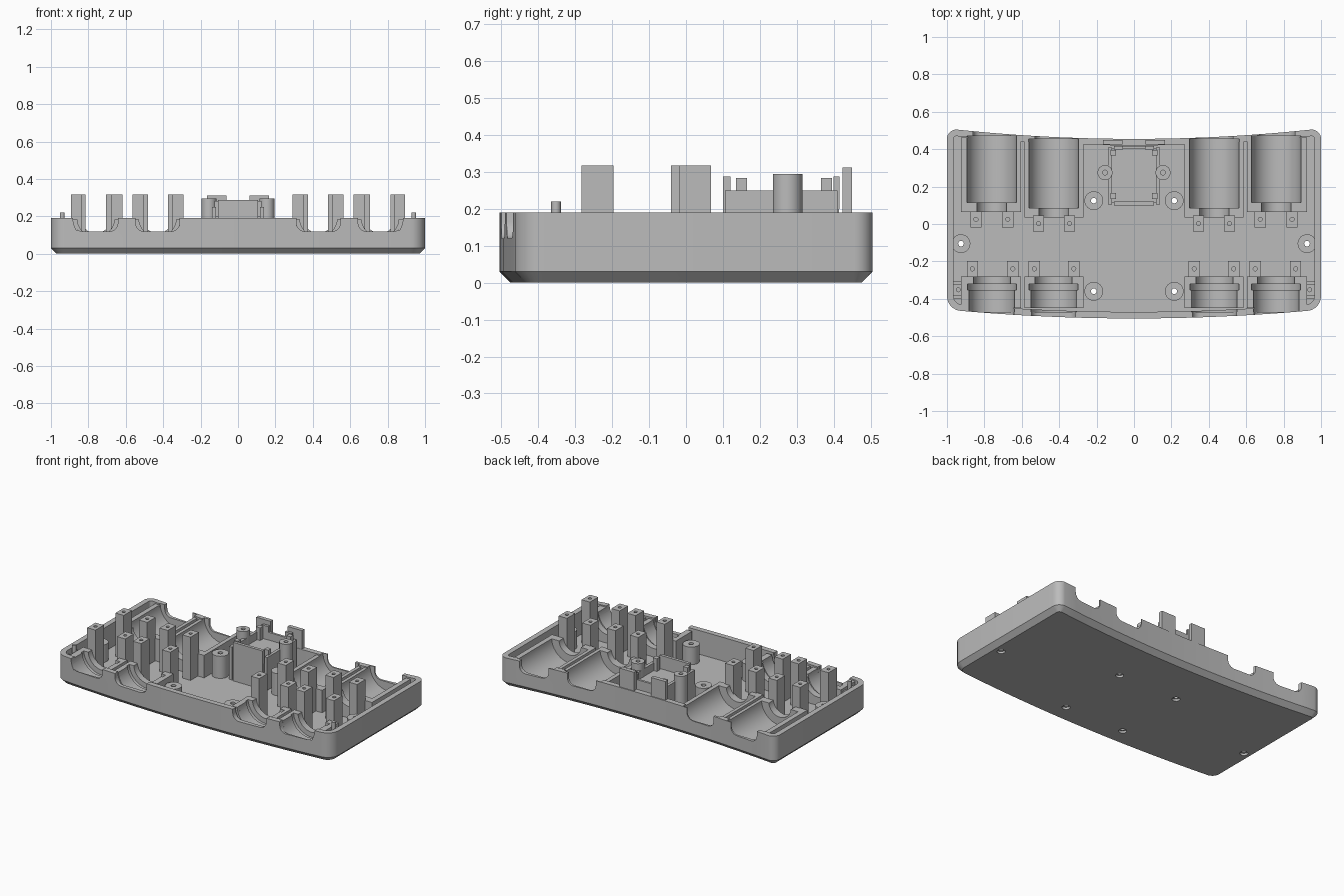
import bpy, bmesh, math
from mathutils import Matrix, Vector

if "Cube" in bpy.data.objects:
    bpy.data.objects.remove(bpy.data.objects["Cube"])

grey = bpy.data.materials.new("plain grey")
grey.diffuse_color = (0.5, 0.5, 0.5, 1)
grey.use_nodes = True
grey.node_tree.nodes["Principled BSDF"].inputs["Base Color"].default_value = grey.diffuse_color

TOP, FLOOR, AXIS = 0.19, 0.035, 0.19


def finish(name, bm):
    bmesh.ops.recalc_face_normals(bm, faces=bm.faces)
    me = bpy.data.meshes.new(name)
    bm.to_mesh(me)
    bm.free()
    me.materials.append(grey)
    ob = bpy.data.objects.new(name, me)
    bpy.context.collection.objects.link(ob)
    return ob


def add_box(bm, x0, x1, y0, y1, z0, z1):
    m = Matrix.Translation(((x0 + x1) / 2, (y0 + y1) / 2, (z0 + z1) / 2))
    m = m @ Matrix.Diagonal((abs(x1 - x0), abs(y1 - y0), z1 - z0, 1))
    bmesh.ops.create_cube(bm, size=1, matrix=m)


def add_rod(bm, p, q, r, n=32):
    p, q = Vector(p), Vector(q)
    rot = (q - p).to_track_quat('Z', 'Y').to_matrix().to_4x4()
    bmesh.ops.create_cone(bm, cap_ends=True, segments=n, radius1=r, radius2=r,
                          depth=(q - p).length, matrix=Matrix.Translation((p + q) / 2) @ rot)


def boxes(name, items):
    bm = bmesh.new()
    for it in items:
        add_box(bm, *it)
    return finish(name, bm)


def rods(name, items, n=32):
    bm = bmesh.new()
    for it in items:
        add_rod(bm, *it, n)
    return finish(name, bm)


def cut(targets, cutter):
    for ob in targets:
        mod = ob.modifiers.new("cut", 'BOOLEAN')
        mod.operation, mod.solver, mod.object = 'DIFFERENCE', 'EXACT', cutter
        bpy.context.view_layer.objects.active = ob
        bpy.ops.object.modifier_apply(modifier=mod.name)
    bpy.data.objects.remove(cutter)


def outline(d):
    """Tray outline inset by d: bowed front and back, rounded corners."""
    pts, steps = [], 20
    for i in range(steps + 1):                        # front edge, left to right
        u = -1 + 2 * i / steps
        pts.append((0.92 * u, -0.505 + 0.04 * u * u + d))
    for i in range(1, 8):                             # front right corner
        a = math.radians(-90 + 90 * i / 7)
        pts.append((0.92 + (0.08 - d) * math.cos(a), -0.385 + (0.08 - d) * math.sin(a)))
    for i in range(7):                                # back right corner
        a = math.radians(90 * i / 7)
        pts.append((0.95 + (0.05 - d) * math.cos(a), 0.455 + (0.05 - d) * math.sin(a)))
    for i in range(steps + 1):                        # back edge, right to left
        u = 1 - 2 * i / steps
        pts.append((0.95 * u, 0.455 + 0.05 * u * u - d))
    left = [(-x, y) for x, y in pts[21:35]]
    return pts + left[::-1]


def notch(cx, half, z0, y0, y1, r=0.045):
    """U-shaped opening cutter through a wall."""
    prof = [(-half, 0.4)]
    for s in (-1, 1):
        arc = [(s * (half - r + r * math.cos(t)), z0 + r - r * math.sin(t))
               for t in [math.pi / 2 * k / 6 for k in range(7)]]
        prof += arc if s < 0 else arc[::-1]
    prof.append((half, 0.4))
    bm = bmesh.new()
    f = bm.faces.new([bm.verts.new((cx + x, y0, z)) for x, z in prof])
    ext = bmesh.ops.extrude_face_region(bm, geom=[f])
    bmesh.ops.translate(bm, vec=(0, y1 - y0, 0),
                        verts=[v for v in ext["geom"] if isinstance(v, bmesh.types.BMVert)])
    return finish("notch_cutter", bm)


# Tray shell with chamfered bottom edge
bm = bmesh.new()
rings = [[bm.verts.new((x, y, z)) for x, y in outline(d)]
         for d, z in ((0.03, 0), (0, 0.03), (0, TOP), (0.035, TOP), (0.035, FLOOR))]
for a, b in zip(rings, rings[1:]):
    for i in range(len(a)):
        j = (i + 1) % len(a)
        bm.faces.new((a[i], a[j], b[j], b[i]))
bm.faces.new(rings[0][::-1])
bm.faces.new(rings[-1])
tray = finish("tray", bm)

# Cradle blocks: (centre, back block x range, back block inner y, cylinder back end)
cells = ((0.76, 0.605, 0.925, 0.065, 0.47), (0.43, 0.27, 0.585, 0.035, 0.455))
smooth = [tray]
for s in (-1, 1):
    for c, xa, xb, yin, yend in cells:
        cx = s * c
        wall_y = 0.455 + 0.05 * (xa / 0.95) ** 2 - 0.012
        back = boxes("back_cradle", [(s * xa, s * xb, yin, wall_y, 0.02, TOP - 0.008)])
        front = boxes("front_cradle", [(s * xa, s * xb, -0.45, -0.28, 0.02, TOP - 0.008)])
        # barrel bores and stepped necks
        cut([back, tray], rods("bore", [((cx, yin + 0.05, AXIS), (cx, yend, AXIS), 0.133)], 48))
        cut([back], rods("neck", [((cx, yin - 0.05, AXIS), (cx, yin + 0.1, AXIS), 0.08)]))
        cut([front, tray], rods("bore", [((cx, -0.345, AXIS), (cx, -0.47, AXIS), 0.122)], 48))
        cut([front], rods("flange", [((cx, -0.322, AXIS), (cx, -0.352, AXIS), 0.132)], 48))
        cut([front], rods("neck", [((cx, -0.2, AXIS), (cx, -0.33, AXIS), 0.1)]))
        # wall openings
        cut([back, tray], notch(cx, 0.1, 0.115, 0.41, 0.6))
        cut([front, tray], notch(cx, 0.118, 0.12, -0.6, -0.43))
        smooth += [back, front]

# Tall contact posts with a pin hole in the top
post_at = []
for s in (-1, 1):
    for x, y in ((0.845, 0.025), (0.675, 0.025), (0.51, 0.002), (0.345, 0.002),
                 (0.864, -0.24), (0.648, -0.24), (0.533, -0.24), (0.322, -0.24)):
        post_at.append((s * x, y))
posts = boxes("contact_posts", [(x - 0.03, x + 0.03, y - 0.043, y + 0.043, 0.02, 0.318)
                                for x, y in post_at])
cut([posts], rods("pin_holes", [((x, y, 0.27), (x, y, 0.4), 0.011) for x, y in post_at], 12))

# Screw bosses, drilled through the floor and countersunk below
screws = [(s * x, y, z) for s in (-1, 1)
          for x, y, z in ((0.215, 0.125, 0.18), (0.215, -0.36, 0.15), (0.925, -0.105, 0.15))]
bosses = rods("screw_bosses", [((x, y, 0.02), (x, y, z), 0.05) for x, y, z in screws])
cut([bosses, tray], rods("drill", [((x, y, -0.1), (x, y, 0.4), 0.015) for x, y, z in screws], 16))
cut([tray], rods("sink", [((x, y, -0.1), (x, y, 0.014), 0.024) for x, y, z in screws], 16))

# Bosses beside the connector holder
side = [(s * 0.155, 0.275) for s in (-1, 1)]
side_bosses = rods("holder_bosses", [((x, y, 0.02), (x, y, 0.295), 0.04) for x, y in side])
cut([side_bosses], rods("drill", [((x, y, 0.2), (x, y, 0.4), 0.013) for x, y in side], 16))

# Small locating pegs at the front corners, with low guard ribs
pegs = rods("locating_pegs", [((s * 0.94, -0.352, 0.02), (s * 0.94, -0.352, 0.22), 0.013)
                              for s in (-1, 1)], 16)
boxes("corner_ribs", [(s * 0.905, s * 0.97, y, y + 0.02, 0.02, 0.165)
                      for s in (-1, 1) for y in (-0.325, -0.4)])
smooth += [bosses, side_bosses, pegs]

# Connector holder: base, side walls, end plates and corner clips
boxes("holder_base", [(-0.13, 0.13, 0.115, 0.405, 0.02, 0.2)])
boxes("holder_sides", [(s * 0.118, s * 0.138, 0.105, 0.41, 0.02, 0.25) for s in (-1, 1)])
boxes("holder_end_plates", [(-0.108, 0.108, 0.1, 0.12, 0.02, 0.287),
                            (-0.108, 0.108, 0.4, 0.415, 0.02, 0.25)])
boxes("holder_clips", [(s * 0.095, s * 0.125, y, y + 0.03, 0.15, 0.283)
                       for s in (-1, 1) for y in (0.135, 0.365)]
      + [(s * 0.06, s * 0.108, 0.399, 0.416, 0.2, 0.287) for s in (-1, 1)])

# Raised tabs on the back wall
boxes("back_tabs", [(s * 0.062, s * 0.165, 0.424, 0.45, 0.1, 0.312) for s in (-1, 1)])

# Smooth the round parts, keep edges sharp
bpy.ops.object.select_all(action='DESELECT')
for ob in smooth:
    ob.select_set(True)
bpy.context.view_layer.objects.active = tray
bpy.ops.object.shade_smooth_by_angle(angle=math.radians(30))
